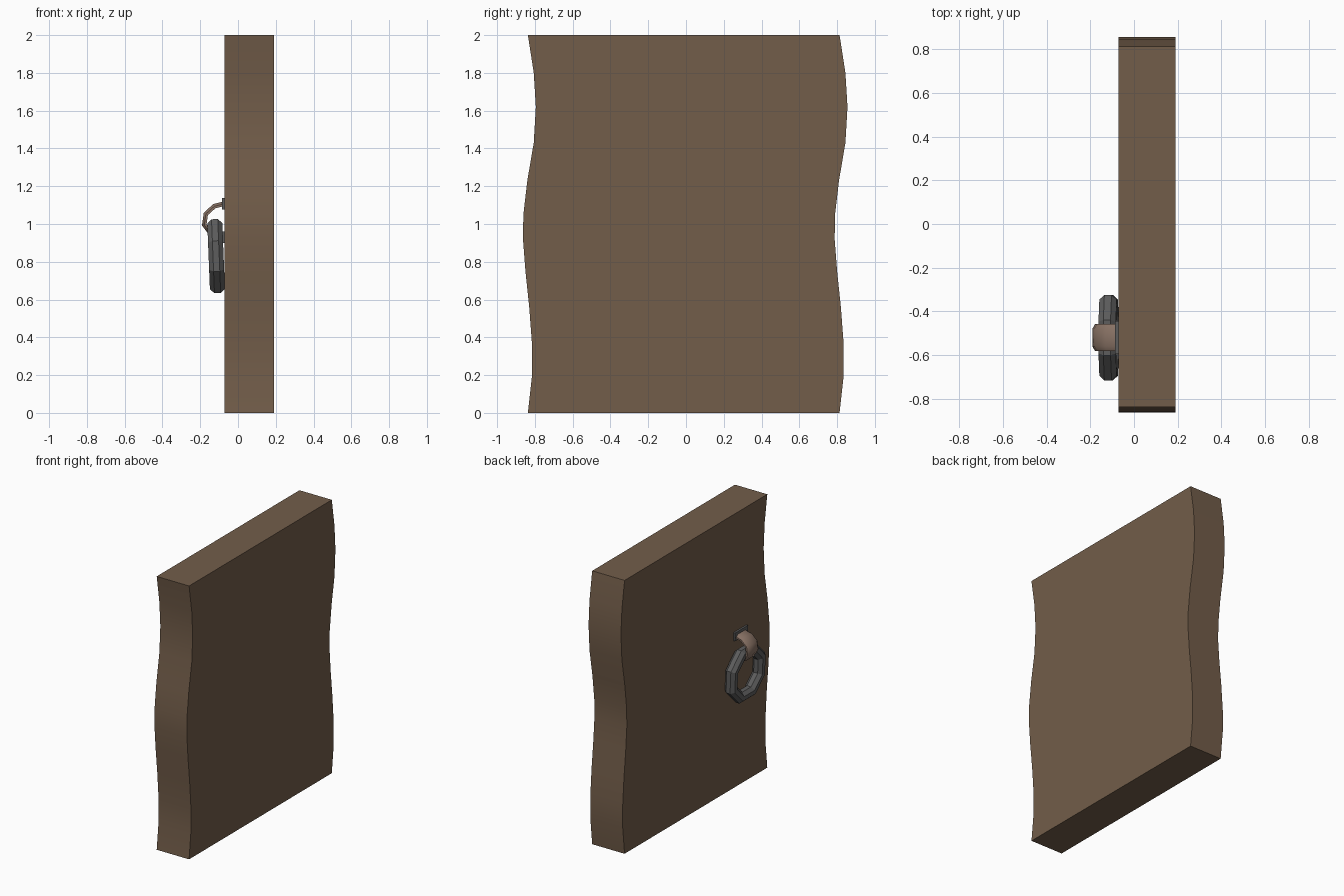
import bpy, bmesh, math
from mathutils import Matrix, Vector

cube = bpy.data.objects.get("Cube")
if cube:
    bpy.data.objects.remove(cube, do_unlink=True)


def material(name, rgb):
    m = bpy.data.materials.new(name)
    m.use_nodes = True
    m.diffuse_color = (*rgb, 1)
    m.node_tree.nodes["Principled BSDF"].inputs["Base Color"].default_value = (*rgb, 1)
    return m


wood = material("brown wood", (0.17, 0.11, 0.068))
iron = material("dark iron", (0.11, 0.11, 0.11))
bronze = material("dull bronze", (0.25, 0.17, 0.13))


def finish(name, bm, mat, smooth=None):
    bmesh.ops.recalc_face_normals(bm, faces=bm.faces[:])
    mesh = bpy.data.meshes.new(name)
    bm.to_mesh(mesh)
    bm.free()
    mesh.materials.append(mat)
    ob = bpy.data.objects.new(name, mesh)
    bpy.context.collection.objects.link(ob)
    if smooth:
        bpy.ops.object.select_all(action="DESELECT")
        ob.select_set(True)
        bpy.context.view_layer.objects.active = ob
        bpy.ops.object.shade_smooth_by_angle(angle=math.radians(smooth))
    return ob


def loft(bm, rings, closed=False):
    """Bridge equal loops of points, capping the ends when open."""
    loops = [[bm.verts.new(p) for p in ring] for ring in rings]
    n = len(loops[0])
    pairs = list(zip(loops, loops[1:])) + ([(loops[-1], loops[0])] if closed else [])
    for a, b in pairs:
        for i in range(n):
            j = (i + 1) % n
            bm.faces.new((a[i], a[j], b[j], b[i]))
    if not closed:
        bm.faces.new(loops[0])
        bm.faces.new(loops[-1])


def box(name, lo, hi, mat):
    lo, hi = Vector(lo), Vector(hi)
    bm = bmesh.new()
    bmesh.ops.create_cube(bm, size=1, matrix=Matrix.Translation((lo + hi) / 2)
                          @ Matrix.Diagonal((*(hi - lo), 1)))
    return finish(name, bm, mat)


# Door slab: one wavy edge, repeated on the other side
BACK, FRONT, WIDTH = 0.19, -0.072, 1.65
edge = [(-0.837, 0), (-0.815, 0.2), (-0.815, 0.36), (-0.83, 0.56), (-0.85, 0.75),
        (-0.863, 0.92), (-0.861, 1.05), (-0.84, 1.23), (-0.806, 1.43),
        (-0.795, 1.62), (-0.806, 1.8), (-0.837, 2)]
outline = edge + [(y + WIDTH, z) for y, z in reversed(edge)]
bm = bmesh.new()
loft(bm, [[(x, y, z) for y, z in outline] for x in (FRONT, BACK)])
finish("door_slab", bm, wood, 30)

# Pull ring: eight straight segments of eight-sided bar, leaning slightly
HY = -0.52
R, r = 0.172, 0.043
tilt = Matrix.Translation((-0.116, HY, 0.83)) @ Matrix.Rotation(-0.04, 4, "Y")
bm = bmesh.new()
rings = []
for k in range(8):
    a = math.pi / 8 + k * math.pi / 4
    loop = []
    for s in range(8):
        t = math.pi / 8 + s * math.pi / 4
        d = R + r * math.cos(t)
        loop.append(tilt @ Vector((r * math.sin(t), d * math.cos(a), d * math.sin(a))))
    rings.append(loop)
loft(bm, rings, closed=True)
finish("pull_ring", bm, iron)

# Staple: a curved band with chamfered edges that holds the ring
path = [Vector((x, 0, z)) for x, z in
        [(-0.068, 1.108), (-0.125, 1.094), (-0.17, 1.053), (-0.178, 0.995),
         (-0.145, 0.952), (-0.105, 0.936), (-0.068, 0.93)]]
section = [(-0.062, -0.012), (0.062, -0.012), (0.062, 0.0),
           (0.04, 0.013), (-0.04, 0.013), (-0.062, 0.0)]
bm = bmesh.new()
rings = []
for i, p in enumerate(path):
    along = (path[min(i + 1, len(path) - 1)] - path[max(i - 1, 0)]).normalized()
    out = Vector((along.z, 0, -along.x))
    rings.append([p + out * h + Vector((0, HY + w, 0)) for w, h in section])
loft(bm, rings)
finish("ring_staple", bm, bronze, 50)

# Iron collars where the staple meets the slab
for name, z in (("upper_collar", 1.108), ("lower_collar", 0.93)):
    box(name, (-0.086, HY - 0.075, z - 0.03), (-0.07, HY + 0.075, z + 0.03), iron)
